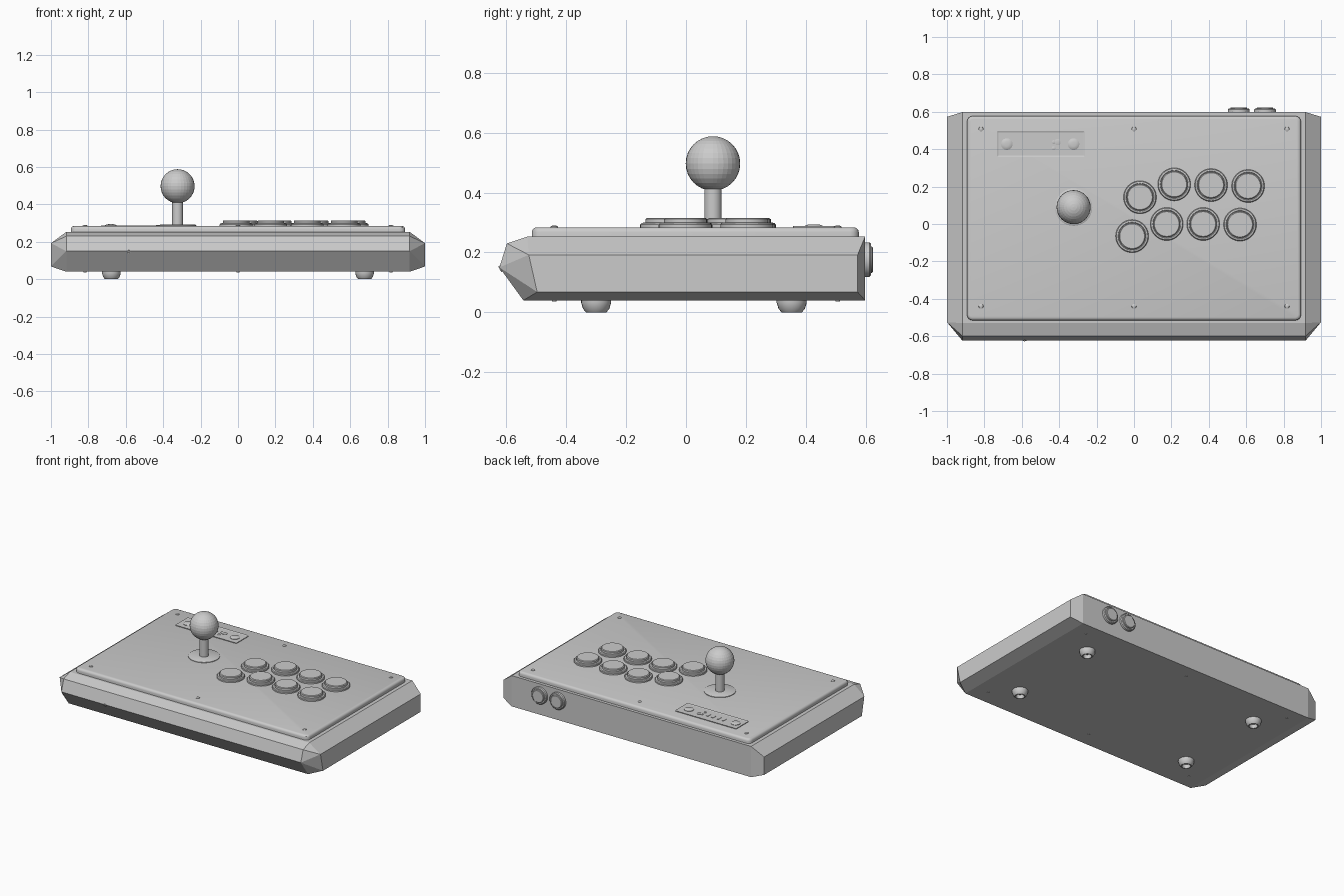
import bpy, bmesh, math
from mathutils import Matrix

if "Cube" in bpy.data.objects:
    bpy.data.objects.remove(bpy.data.objects["Cube"])

TOP = 0.284   # top surface of the control plate


def finish(bm, name, smooth=None):
    bmesh.ops.recalc_face_normals(bm, faces=bm.faces)
    me = bpy.data.meshes.new(name)
    bm.to_mesh(me)
    bm.free()
    ob = bpy.data.objects.new(name, me)
    bpy.context.collection.objects.link(ob)
    if smooth:
        bpy.ops.object.select_all(action='DESELECT')
        ob.select_set(True)
        bpy.context.view_layer.objects.active = ob
        bpy.ops.object.shade_smooth_by_angle(angle=math.radians(smooth))
    return ob


def lathe(name, profile, loc, segs=32, rot=None):
    """Revolve (radius, height) points around z, with closed ends."""
    bm = bmesh.new()
    rings = []
    for r, z in profile:
        rings.append([bm.verts.new((r * math.cos(2 * math.pi * i / segs),
                                    r * math.sin(2 * math.pi * i / segs), z))
                      for i in range(segs)])
    for a, b in zip(rings, rings[1:]):
        for i in range(segs):
            j = (i + 1) % segs
            bm.faces.new((a[i], a[j], b[j], b[i]))
    bm.faces.new(rings[0])
    bm.faces.new(rings[-1])
    if rot:
        bm.transform(rot)
    ob = finish(bm, name, 35)
    ob.location = loc
    return ob


def slab(name, x0, x1, y0, y1, z0, z1, corner, edge):
    """Box with rounded vertical corners and a bevelled top edge."""
    bm = bmesh.new()
    bmesh.ops.create_cube(bm, size=1)
    bm.transform(Matrix.Translation(((x0 + x1) / 2, (y0 + y1) / 2, (z0 + z1) / 2))
                 @ Matrix.Diagonal((x1 - x0, y1 - y0, z1 - z0, 1)))
    upright = [e for e in bm.edges if abs(e.verts[0].co.z - e.verts[1].co.z) > 1e-5]
    bmesh.ops.bevel(bm, geom=upright, offset=corner, segments=4, profile=0.5, affect='EDGES')
    if edge:
        rim = [e for e in bm.edges if all(v.co.z > z1 - 1e-5 for v in e.verts)]
        bmesh.ops.bevel(bm, geom=rim, offset=edge, segments=3, profile=0.5, affect='EDGES')
    return bm


# Case: hull of the main side profile and a smaller chamfered end on each side
main_profile = [(-0.53, 0.253), (-0.598, 0.23), (-0.623, 0.15), (-0.543, 0.04),
                (0.598, 0.04), (0.598, 0.253)]
end_profile = [(-0.525, 0.192), (-0.497, 0.068), (0.573, 0.068), (0.573, 0.192)]
bm = bmesh.new()
for s in (-1, 1):
    for x, prof in ((0.918, main_profile), (1.0, end_profile)):
        for y, z in prof:
            bm.verts.new((s * x, y, z))
bmesh.ops.convex_hull(bm, input=bm.verts)
bmesh.ops.dissolve_limit(bm, angle_limit=math.radians(0.5), verts=bm.verts, edges=bm.edges)
finish(bm, "case")

# Control plate
finish(slab("plate", -0.893, 0.893, -0.515, 0.577, 0.245, TOP, 0.03, 0.016),
       "control_plate", 30)

# Joystick
STICK = (-0.323, 0.09)
lathe("dust_washer", [(0.1, TOP - 0.004), (0.1, TOP + 0.004), (0.095, TOP + 0.007)], (*STICK, 0))
lathe("stick_shaft", [(0.029, TOP), (0.029, 0.43)], (*STICK, 0))
bm = bmesh.new()
bmesh.ops.create_uvsphere(bm, u_segments=32, v_segments=16, radius=0.091)
finish(bm, "ball_top").location = (*STICK, 0.497)

# Action buttons: rim and plunger in one turned shape
button = [(0.088, -0.004), (0.088, 0.009), (0.084, 0.014), (0.075, 0.016), (0.073, 0.012),
          (0.071, 0.012), (0.071, 0.027), (0.066, 0.031)]
spots = [(0.032, 0.143), (0.215, 0.212), (0.412, 0.208), (0.61, 0.203),
         (-0.01, -0.065), (0.175, 0.0), (0.37, 0.0), (0.567, -0.003)]
for i, (x, y) in enumerate(spots):
    lathe(f"action_button_{i + 1}", button, (x, y, TOP), 40)

# Rear buttons facing backwards
to_back = Matrix.Rotation(math.radians(-90), 4, 'X')
rear = [(0.058, -0.004), (0.058, 0.014), (0.053, 0.019), (0.047, 0.02), (0.046, 0.016),
        (0.044, 0.016), (0.044, 0.023), (0.04, 0.026)]
for i, x in enumerate((0.56, 0.70)):
    lathe(f"rear_button_{i + 1}", rear, (x, 0.598, 0.176), 32, to_back)

# Function panel with a thin raised frame
bm = slab("panel", -0.733, -0.263, 0.358, 0.497, TOP - 0.005, TOP + 0.004, 0.008, 0)
lid = max(bm.faces, key=lambda f: f.calc_center_median().z)
bmesh.ops.inset_region(bm, faces=[lid], thickness=0.008)
bmesh.ops.translate(bm, verts=lid.verts, vec=(0, 0, -0.003))
finish(bm, "function_panel")
for i, x in enumerate((-0.68, -0.323)):
    lathe(f"panel_button_{i + 1}", [(0.031, -0.002), (0.031, 0.004), (0.024, 0.008),
                                    (0.012, 0.010)], (x, 0.427, TOP), 24)
for i, (x, y, r) in enumerate([(-0.408, 0.438, 0.017), (-0.43, 0.438, 0.01), (-0.43, 0.405, 0.01)]):
    lathe(f"small_key_{i + 1}", [(r, -0.002), (r, 0.004), (r * 0.8, 0.005)], (x, y, TOP), 16)
for i in range(4):
    x = -0.6 + i * 0.04
    finish(slab("slider", x, x + 0.018, 0.408, 0.446, TOP - 0.003, TOP + 0.003, 0.007, 0),
           f"slide_switch_{i + 1}")

# Plate screws, with their ends just showing underneath
for i, x in enumerate((-0.818, 0, 0.818)):
    for tag, y in (("front", -0.44), ("back", 0.507)):
        lathe(f"screw_{tag}_{i + 1}", [(0.008, 0.037), (0.008, TOP - 0.004), (0.013, TOP - 0.002),
                                       (0.012, TOP + 0.003), (0.006, TOP + 0.006)], (x, y, 0), 16)

# Headset socket on the front edge
lathe("headset_socket", [(0.01, -0.02), (0.01, 0.006), (0.006, 0.006), (0.006, -0.01)],
      (-0.585, -0.617, 0.147), 16, Matrix.Rotation(math.radians(120), 4, 'X'))

# Rubber feet, hollow underneath
foot = [(0.05, 0.045), (0.05, 0.032), (0.044, 0.012), (0.034, 0.0), (0.027, 0.0),
        (0.023, 0.025), (0.008, 0.025)]
for side, x in (("left", -0.677), ("right", 0.677)):
    for tag, y in (("front", -0.3), ("back", 0.353)):
        lathe(f"foot_{tag}_{side}", foot, (x, y, 0), 24)
